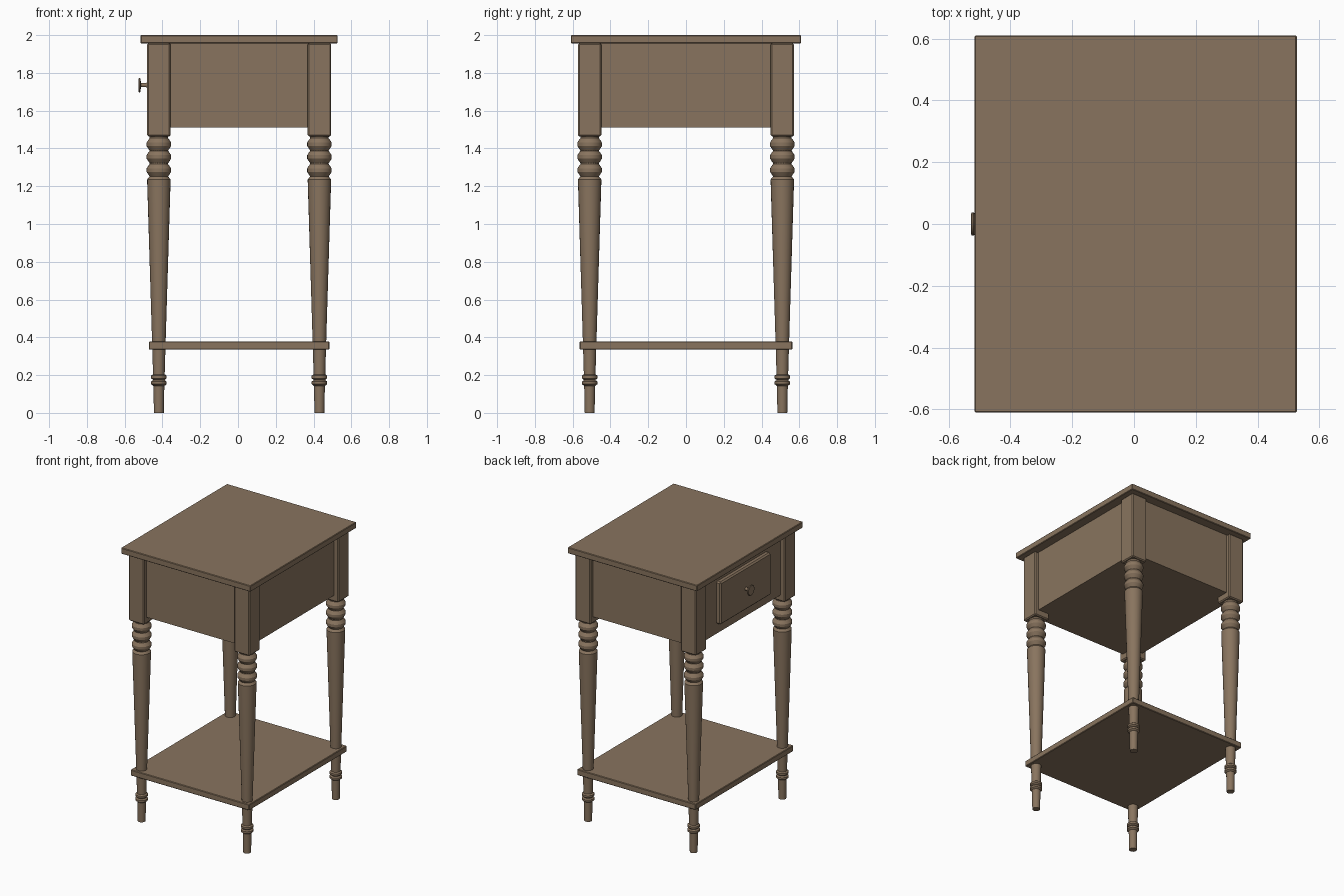
import bpy, bmesh, math

if "Cube" in bpy.data.objects:
    bpy.data.objects.remove(bpy.data.objects["Cube"])

CX = 0.006  # table body centre in x (the knob shifts the bounds)
wood = bpy.data.materials.new("brown_wood")
wood.diffuse_color = (0.25, 0.175, 0.113, 1)
wood.use_nodes = True
wood.node_tree.nodes["Principled BSDF"].inputs["Base Color"].default_value = wood.diffuse_color


def finish(name, bm, smooth=False):
    bmesh.ops.recalc_face_normals(bm, faces=bm.faces)
    me = bpy.data.meshes.new(name)
    bm.to_mesh(me)
    bm.free()
    me.materials.append(wood)
    ob = bpy.data.objects.new(name, me)
    bpy.context.collection.objects.link(ob)
    if smooth:
        bpy.ops.object.select_all(action='DESELECT')
        ob.select_set(True)
        bpy.context.view_layer.objects.active = ob
        bpy.ops.object.shade_smooth_by_angle(angle=math.radians(28))
    return ob


def box(name, lo, hi, bevel=0.0):
    bm = bmesh.new()
    bmesh.ops.create_cube(bm, size=1)
    for v in bm.verts:
        v.co = [(a + b) / 2 + c * (b - a) for a, b, c in zip(lo, hi, v.co)]
    if bevel:
        bmesh.ops.bevel(bm, geom=bm.edges[:], offset=bevel, segments=1, affect='EDGES')
    return finish(name, bm)


def lathe(name, profile, sides=24):
    # profile of (radius, height) spun about z, capped at both ends
    bm = bmesh.new()
    rings = []
    for r, z in profile:
        rings.append([bm.verts.new((r * math.cos(2 * math.pi * i / sides),
                                    r * math.sin(2 * math.pi * i / sides), z))
                      for i in range(sides)])
    for a, b in zip(rings, rings[1:]):
        for i in range(sides):
            j = (i + 1) % sides
            bm.faces.new((a[i], a[j], b[j], b[i]))
    bm.faces.new(rings[0][::-1])
    bm.faces.new(rings[-1])
    return finish(name, bm, True)


# Top board, drawer case and lower shelf
box("table_top", (-0.516, -0.61, 1.956), (0.527, 0.61, 2.0), 0.004)
box("drawer_case", (CX - 0.455, -0.542, 1.51), (CX + 0.455, 0.542, 1.957))
box("lower_shelf", (CX - 0.478, -0.563, 0.335), (CX + 0.478, 0.563, 0.378), 0.004)

# Turned leg profile: foot, two small rings, taper, three beads
profile = [(0.026, 0), (0.029, 0.143)]
for z in (0.159, 0.19):
    profile += [(0.031, z - 0.015), (0.041, z - 0.007), (0.041, z + 0.007), (0.031, z + 0.014)]
profile += [(0.031, 0.21), (0.036, 0.38), (0.062, 1.228), (0.062, 1.236), (0.056, 1.243)]
for z in (1.285, 1.355, 1.422):
    profile += [(0.049, z - 0.033), (0.056, z - 0.023), (0.065, z - 0.009),
                (0.065, z + 0.009), (0.056, z + 0.023), (0.049, z + 0.032)]
profile += [(0.05, 1.47)]

# Legs with square posts on all four corners
for sx, xn in ((-1, "left"), (1, "right")):
    for sy, yn in ((-1, "front"), (1, "back")):
        x, y = CX + sx * 0.425, sy * 0.51
        leg = lathe(f"{yn}_{xn}_leg", profile)
        leg.location = (x, y, 0)
        box(f"{yn}_{xn}_post", (x - 0.062, y - 0.062, 1.464),
            (x + 0.062, y + 0.062, 1.957), 0.007)

# Drawer front and its knob on the -x side
box("drawer_front", (-0.483, -0.29, 1.58), (-0.44, 0.29, 1.89), 0.01)
knob = lathe("drawer_knob", [(0.016, 0), (0.011, 0.012), (0.011, 0.038), (0.034, 0.04),
                             (0.038, 0.043), (0.038, 0.048), (0.034, 0.051)])
knob.rotation_euler = (0, -math.pi / 2, 0)
knob.location = (-0.476, 0, 1.735)
